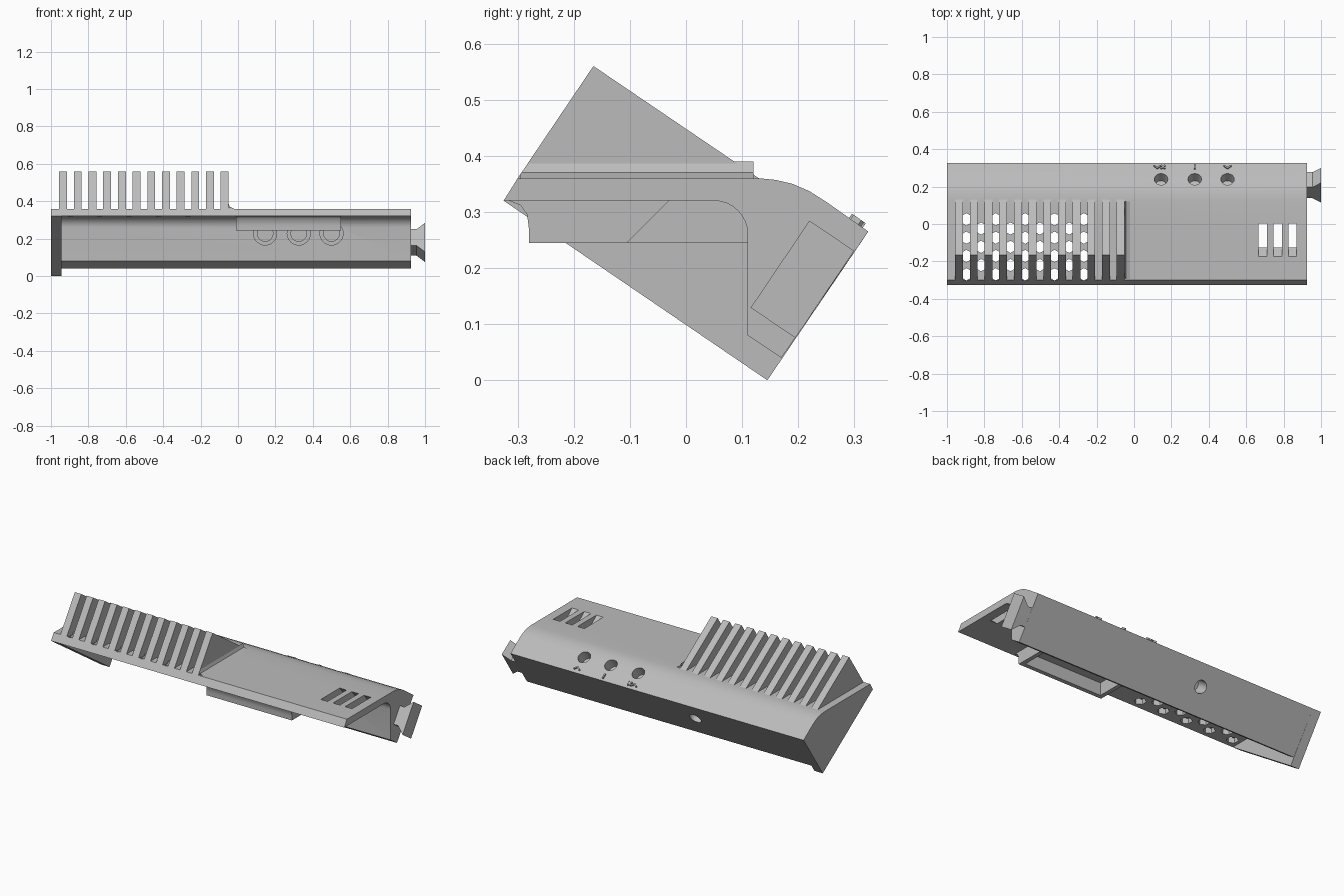
import bpy, bmesh, math
from mathutils import Matrix, Vector

cube = bpy.data.objects.get("Cube")
if cube:
    bpy.data.objects.remove(cube)

grey = bpy.data.materials.new("light_grey")
grey.use_nodes = True
grey.diffuse_color = (0.5, 0.5, 0.5, 1)
grey.node_tree.nodes["Principled BSDF"].inputs["Base Color"].default_value = (0.5, 0.5, 0.5, 1)

SLOPE = math.atan2(-0.055, 0.078)      # fall of the rear shoulder
BACK = Vector((0, 0.83, -0.56))        # outward direction of the rear wall
UP = Vector((0, 0.56, 0.83))           # outward direction of the shoulder


def finish(name, bm, smooth=False):
    bmesh.ops.recalc_face_normals(bm, faces=bm.faces)
    mesh = bpy.data.meshes.new(name)
    bm.to_mesh(mesh)
    bm.free()
    ob = bpy.data.objects.new(name, mesh)
    bpy.context.collection.objects.link(ob)
    mesh.materials.append(grey)
    if smooth:
        smooth_it(ob)
    return ob


def activate(ob):
    bpy.ops.object.select_all(action='DESELECT')
    ob.select_set(True)
    bpy.context.view_layer.objects.active = ob


def smooth_it(ob):
    activate(ob)
    bpy.ops.object.shade_smooth_by_angle(angle=math.radians(30))


def add_prism(bm, profile, x0, x1):
    """Extrude a (y, z) profile along x."""
    face = bm.faces.new([bm.verts.new((x0, y, z)) for y, z in profile])
    ext = bmesh.ops.extrude_face_region(bm, geom=[face])
    moved = [g for g in ext["geom"] if isinstance(g, bmesh.types.BMVert)]
    bmesh.ops.translate(bm, verts=moved, vec=(x1 - x0, 0, 0))


def prism(name, profile, x0, x1, smooth=False):
    bm = bmesh.new()
    add_prism(bm, profile, x0, x1)
    return finish(name, bm, smooth)


def add_rod(bm, centre, axis, radius, length, sides=32, inner=None):
    turn = Vector(axis).to_track_quat('Z', 'Y').to_matrix().to_4x4()
    bmesh.ops.create_cone(bm, cap_ends=True, segments=sides, radius1=inner or radius,
                          radius2=radius, depth=length, matrix=Matrix.Translation(centre) @ turn)


def cut(target, bm):
    tool = finish("cutter", bm)
    tool.hide_render = True
    mod = target.modifiers.new("cut", 'BOOLEAN')
    mod.operation, mod.solver, mod.object = 'DIFFERENCE', 'EXACT', tool
    activate(target)
    bpy.ops.object.modifier_apply(modifier=mod.name)
    bpy.data.objects.remove(tool)


# Shared top outline, front edge to rear edge
top = [(-0.325, 0.32), (-0.3, 0.36), (0.13, 0.36), (0.16, 0.357), (0.19, 0.35),
       (0.22, 0.337), (0.25, 0.318), (0.325, 0.265)]

# Main shell: thin deck, thick sloping rear wall, rounded inner corner
corner = [(0.05 + 0.06 * math.sin(a), 0.26 + 0.06 * math.cos(a))
          for a in [math.pi / 2 * (1 - i / 8) for i in range(9)]]
shell = prism("shell", top + [(0.17, 0.04), (0.11, 0.08)] + corner, -0.945, 0.925)

# Honeycomb vents under the fins
vents = bmesh.new()
for col in range(9):
    for row in range(4 - col % 2):
        y = 0.025 - 0.098 * row - 0.049 * (col % 2)
        add_rod(vents, (-0.896 + 0.0785 * col, y, 0.34), (0, 0, 1), 0.033, 0.1, 6)
cut(shell, vents)

# Slanted slots at the plain end
slots = bmesh.new()
for i in range(3):
    x = 0.665 + 0.08 * i
    add_prism(slots, [(-0.185, 0.37), (-0.005, 0.37), (0.045, 0.31), (-0.115, 0.31)], x, x + 0.045)
cut(shell, slots)

# Button holes on the shoulder, with round recesses on the inside
button_x = (0.145, 0.325, 0.5)
for radius, length in ((0.062, 0.04), (0.042, 0.14)):
    bores = bmesh.new()
    for x in button_x:
        add_rod(bores, (x, 0.11, 0.228), (0, 1, 0), radius, length)
    cut(shell, bores)
bores = bmesh.new()
for x in button_x:
    add_rod(bores, Vector((x, 0.24, 0.325)), UP, 0.042, 0.12, inner=0.03)
cut(shell, bores)

# Blind hole in the rear wall
hole = bmesh.new()
add_rod(hole, Vector((-0.24, 0.255, 0.165)), BACK, 0.036, 0.16)
cut(shell, hole)
smooth_it(shell)

# Closed end plate, reaching lower than the shell
prism("end_plate", top + [(0.145, 0)], -1, -0.945, True)

# Row of cooling fins
for i in range(12):
    x = -0.956 + 0.0785 * i
    prism("fin_%d" % (i + 1), [(-0.3, 0.36), (-0.165, 0.56), (0.13, 0.36), (0.1, 0.35),
                               (-0.29, 0.35)], x, x + 0.042)

# Small fillet strip along the foot of the innermost fin
bm = bmesh.new()
ends = []
for y in (-0.295, 0.12):
    ends.append([bm.verts.new(p) for p in ((-0.052, y, 0.39), (-0.043, y, 0.37),
                                           (-0.022, y, 0.36), (-0.052, y, 0.355))])
for i in range(4):
    j = (i + 1) % 4
    bm.faces.new((ends[0][i], ends[0][j], ends[1][j], ends[1][i]))
for end in ends:
    bm.faces.new(end)
# Trim the strip front so it follows the leaning fin
bmesh.ops.bisect_plane(bm, geom=bm.verts[:] + bm.edges[:] + bm.faces[:],
                       plane_co=(0, -0.3, 0.36), plane_no=(0, -0.83, 0.56), clear_outer=True)
finish("fin_fillet", bm, True)

# Tray hanging beneath the deck: front lip and two side walls
lip = [(-0.32, 0.322), (-0.295, 0.312), (-0.283, 0.295), (-0.28, 0.27), (-0.28, 0.245),
       (-0.255, 0.245), (-0.255, 0.33), (-0.31, 0.33)]
prism("tray_lip", lip, -0.01, 0.55, True)
prism("tray_inner_wall", [(-0.27, 0.245), (0.115, 0.245), (0.115, 0.33), (-0.27, 0.33)], -0.01, 0.015)
prism("tray_outer_wall", [(-0.27, 0.245), (-0.105, 0.245), (-0.03, 0.32), (-0.03, 0.33),
                          (-0.27, 0.33)], 0.525, 0.55)

# Dovetail connector that widens outward
bm = bmesh.new()
mid = Vector((0, 0.2075, 0.18))
rings = []
for x, half in ((0.92, 0.053), (0.955, 0.053), (1.0, 0.0935)):
    rings.append([bm.verts.new(Vector((x, 0, 0)) + mid + UP * half * s + BACK * 0.048 * t)
                  for s, t in ((-1, -1), (1, -1), (1, 1), (-1, 1))])
for a, b in zip(rings, rings[1:]):
    for i in range(4):
        j = (i + 1) % 4
        bm.faces.new((a[i], a[j], b[j], b[i]))
bm.faces.new(rings[0])
bm.faces.new(rings[-1])
finish("dovetail_connector", bm)


# Raised tactile marks behind the buttons
def mark(name, x, angle, length=0.03):
    bm = bmesh.new()
    bmesh.ops.create_cube(bm, size=1, matrix=Matrix.Translation((x, 0.303, 0.281))
                          @ Matrix.Rotation(SLOPE, 4, 'X') @ Matrix.Rotation(angle, 4, 'Z')
                          @ Matrix.Diagonal((length, 0.008, 0.018, 1)))
    finish(name, bm)


mark("mark_bar", 0.325, math.pi / 2)
for side in (-1, 1):
    mark("mark_chevron", 0.5 + 0.009 * side, 0.7 * side, 0.026)
    mark("mark_cross", 0.155, 0.8 * side)
    mark("mark_pair", 0.125 + 0.008 * side, 0.7 * side, 0.024)
